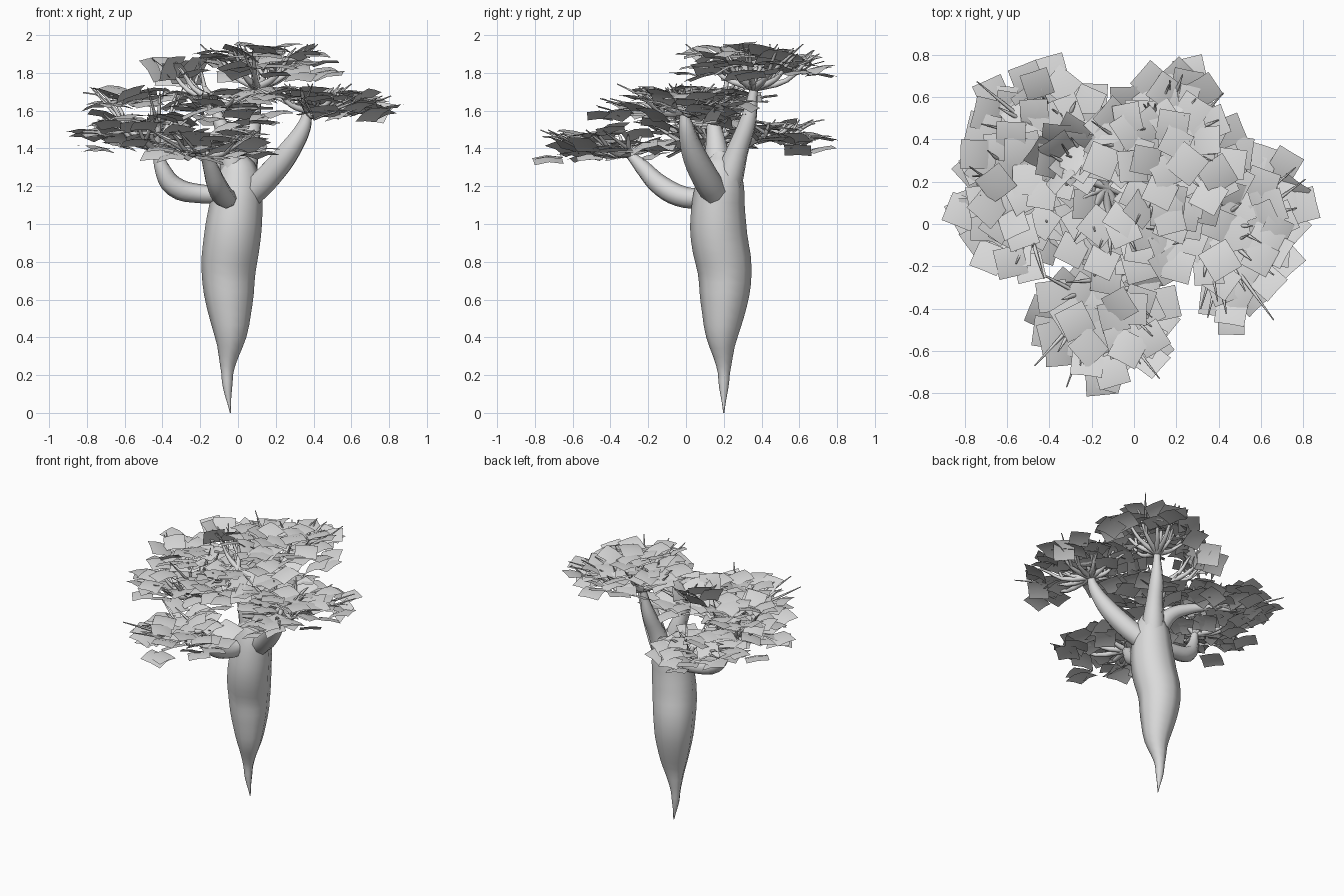
import bpy, bmesh, math, random
from mathutils import Matrix, Vector

random.seed(7)
old = bpy.data.objects.get("Cube")
if old:
    bpy.data.objects.remove(old)

grey = bpy.data.materials.new("pale_grey")
grey.use_nodes = True
COLOUR = (0.7, 0.7, 0.7, 1)
grey.diffuse_color = COLOUR
grey.node_tree.nodes["Principled BSDF"].inputs["Base Color"].default_value = COLOUR


def add(name, mesh):
    mesh.materials.clear()
    mesh.materials.append(grey)
    ob = bpy.data.objects.new(name, mesh)
    bpy.context.collection.objects.link(ob)
    return ob


def tubes(name, paths, sides=2, steps=4):
    """Tapered tubes; each path is a list of (x, y, z, radius)."""
    cu = bpy.data.curves.new(name, 'CURVE')
    cu.dimensions = '3D'
    cu.bevel_depth = 1
    cu.bevel_resolution = sides
    cu.resolution_u = steps
    cu.use_fill_caps = True
    for path in paths:
        sp = cu.splines.new('BEZIER')
        sp.radius_interpolation = 'CARDINAL'
        sp.bezier_points.add(len(path) - 1)
        for bp, p in zip(sp.bezier_points, path):
            bp.co = p[:3]
            bp.radius = p[3]
            bp.handle_left_type = bp.handle_right_type = 'AUTO'
    tmp = bpy.data.objects.new("tmp", cu)
    bpy.context.collection.objects.link(tmp)
    dg = bpy.context.evaluated_depsgraph_get()
    mesh = bpy.data.meshes.new_from_object(tmp.evaluated_get(dg))
    bpy.data.objects.remove(tmp)
    for f in mesh.polygons:
        f.use_smooth = True
    return add(name, mesh)


def leaf(bm, pos, yaw, pitch, roll, half):
    """A square leaf, gently curled along its length."""
    m = (Matrix.Translation(pos) @ Matrix.Rotation(yaw, 4, 'Z')
         @ Matrix.Rotation(-pitch, 4, 'Y') @ Matrix.Rotation(roll, 4, 'X'))
    grid = bmesh.ops.create_grid(bm, x_segments=2, y_segments=2, size=half)
    for v in grid["verts"]:
        v.co.z = -2.2 * v.co.x ** 2 - v.co.y ** 2
        v.co = m @ v.co


def canopy(name, hub, centre, rx, ry, thick, count, twigs=7, steep=0.12):
    """A flat pad of leaves with twigs fanning out from the hub."""
    bm = bmesh.new()
    c = Vector(centre)
    for i in range(count):
        a = i * 2.4 + random.gauss(0, 0.2)
        r = math.sqrt((i + 0.5) / count)
        dome = 0.25 * thick * (1 - 2 * r * r)
        pos = c + Vector((rx * r * math.cos(a), ry * r * math.sin(a),
                          dome + random.uniform(-0.5, 0.5) * thick))
        leaf(bm, pos, a + random.gauss(0, 0.5), random.gauss(steep, 0.2),
             random.gauss(0, 0.16), random.uniform(0.066, 0.078))
    mesh = bpy.data.meshes.new(name)
    bm.to_mesh(mesh)
    bm.free()
    for f in mesh.polygons:
        f.use_smooth = True
    add(name + "_leaves", mesh)

    h = Vector(hub)
    paths = []
    for k in range(twigs):
        a = k * math.tau / twigs + random.uniform(-0.3, 0.3)
        r = random.uniform(0.55, 0.95)
        tip = c + Vector((rx * r * math.cos(a), ry * r * math.sin(a), 0.4 * thick))
        mid = h.lerp(tip, 0.5) - Vector((0, 0, 0.2 * (tip - h).length * 0.6))
        paths.append([(*h, 0.022), (*mid, 0.014), (*h.lerp(tip, 0.85), 0.008), (*tip, 0.003)])
        # side shoot
        side = tip + Vector((random.uniform(-.14, .14), random.uniform(-.14, .14), 0.02))
        paths.append([(*mid, 0.011), (*mid.lerp(side, 0.6), 0.007), (*side, 0.003)])
    tubes(name + "_twigs", paths, sides=1, steps=3)


# Swollen trunk tapering to a point at the ground
tubes("trunk", [[
    (-0.04, 0.20, 0.0, 0.003), (-0.055, 0.20, 0.13, 0.024), (-0.055, 0.20, 0.25, 0.04),
    (-0.04, 0.19, 0.4, 0.083), (-0.045, 0.20, 0.57, 0.122), (-0.05, 0.205, 0.75, 0.143),
    (-0.03, 0.175, 0.93, 0.15), (-0.012, 0.17, 1.08, 0.142), (0.0, 0.18, 1.22, 0.125),
    (-0.005, 0.18, 1.32, 0.09), (-0.01, 0.18, 1.38, 0.04)]], steps=3)

# Main limbs
limbs = {
    "left_limb": [(0.06, 0.16, 1.15, 0.07), (0.16, 0.1, 1.25, 0.072),
                  (0.28, 0.03, 1.4, 0.06), (0.35, 0.0, 1.52, 0.04), (0.37, -0.01, 1.6, 0.025)],
    "front_limb": [(-0.05, 0.1, 1.14, 0.05), (-0.07, 0.0, 1.14, 0.056),
                   (-0.11, -0.13, 1.2, 0.056), (-0.15, -0.24, 1.31, 0.04), (-0.18, -0.3, 1.37, 0.024)],
    "right_limb": [(-0.08, 0.17, 1.16, 0.05), (-0.2, 0.17, 1.16, 0.05),
                   (-0.34, 0.15, 1.2, 0.055), (-0.4, 0.13, 1.29, 0.042), (-0.43, 0.12, 1.4, 0.024)],
    "back_limb": [(0.02, 0.22, 1.22, 0.08), (0.05, 0.27, 1.38, 0.06),
                  (0.08, 0.33, 1.55, 0.045), (0.1, 0.36, 1.72, 0.022)],
    "back_right_limb": [(-0.04, 0.2, 1.26, 0.07), (-0.11, 0.25, 1.37, 0.052),
                        (-0.22, 0.31, 1.43, 0.038), (-0.36, 0.4, 1.46, 0.022)],
    "middle_limb": [(-0.02, 0.17, 1.28, 0.075), (-0.05, 0.16, 1.42, 0.058),
                    (-0.1, 0.15, 1.55, 0.035), (-0.13, 0.18, 1.66, 0.02)],
}
for name, path in limbs.items():
    tubes(name, [path])


def tip(name):
    return limbs[name][-1][:3]


# Flat pads of foliage at the limb ends
canopy("front_pad", tip("front_limb"), (-0.13, -0.44, 1.43), 0.3, 0.3, 0.12, 52)
canopy("right_pad", tip("right_limb"), (-0.55, 0.08, 1.5), 0.27, 0.3, 0.16, 48)
canopy("right_upper_pad", tip("right_limb"), (-0.54, 0.2, 1.67), 0.26, 0.24, 0.08, 24, 5)
canopy("back_right_pad", tip("back_right_limb"), (-0.44, 0.48, 1.48), 0.29, 0.26, 0.13, 42)
canopy("middle_pad", tip("middle_limb"), (-0.08, 0.04, 1.62), 0.3, 0.26, 0.14, 38)
canopy("left_pad", tip("left_limb"), (0.36, 0.0, 1.69), 0.34, 0.28, 0.08, 40)
canopy("left_outer_pad", tip("left_limb"), (0.58, 0.03, 1.63), 0.23, 0.32, 0.07, 26)
canopy("left_front_pad", tip("left_limb"), (0.46, -0.33, 1.62), 0.1, 0.13, 0.06, 8, 3)
canopy("top_pad", tip("back_limb"), (0.15, 0.32, 1.88), 0.34, 0.32, 0.13, 58)
canopy("top_back_pad", tip("back_limb"), (0.2, 0.6, 1.86), 0.16, 0.13, 0.1, 12, 4)
canopy("upright_tuft", tip("middle_limb"), (-0.32, 0.32, 1.82), 0.13, 0.13, 0.05, 12, 4, 0.8)
